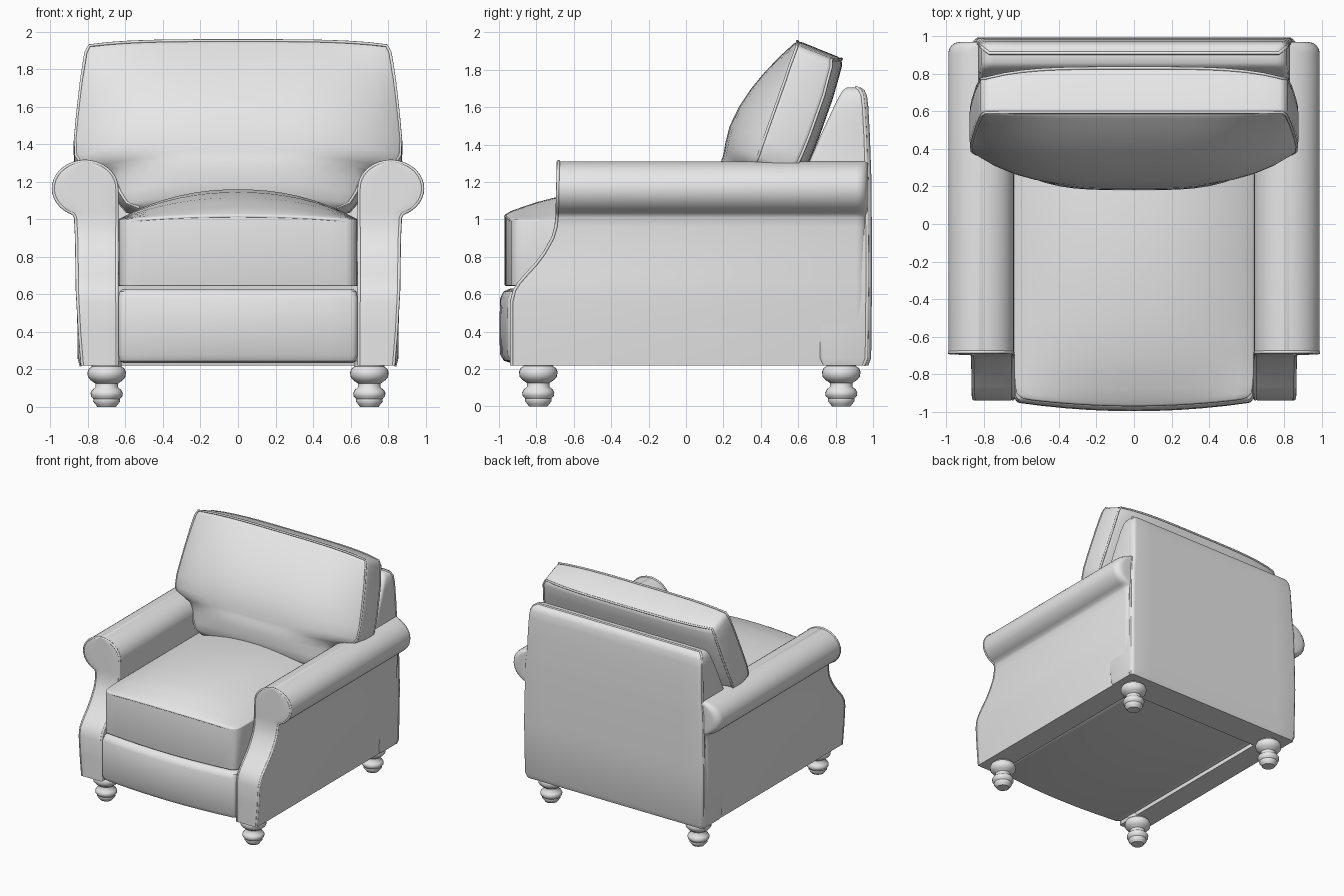
import bpy, bmesh, math
from mathutils import Vector

if "Cube" in bpy.data.objects:
    bpy.data.objects.remove(bpy.data.objects["Cube"])

grey = bpy.data.materials.new("grey upholstery")
grey.diffuse_color = (0.8, 0.8, 0.8, 1)
grey.use_nodes = True
grey.node_tree.nodes["Principled BSDF"].inputs["Base Color"].default_value = grey.diffuse_color


def activate(ob):
    bpy.ops.object.select_all(action='DESELECT')
    ob.select_set(True)
    bpy.context.view_layer.objects.active = ob


def loft(name, rings, bevel=0.0, angle=40):
    """Skin closed rings; caps are quad strips pairing point i with its opposite."""
    bm = bmesh.new()
    vs = [[bm.verts.new(p) for p in ring] for ring in rings]
    n = len(vs[0])
    for a, b in zip(vs, vs[1:]):
        for i in range(n):
            j = (i + 1) % n
            bm.faces.new((a[i], a[j], b[j], b[i]))
    for cap in (vs[0], vs[-1]):
        for i in range(n // 2 - 1):
            bm.faces.new((cap[i], cap[i + 1], cap[n - 2 - i], cap[n - 1 - i]))
    bmesh.ops.recalc_face_normals(bm, faces=bm.faces)
    me = bpy.data.meshes.new(name)
    bm.to_mesh(me)
    bm.free()
    ob = bpy.data.objects.new(name, me)
    bpy.context.collection.objects.link(ob)
    me.materials.append(grey)
    activate(ob)
    if bevel:
        bpy.ops.object.shade_smooth()
        m = ob.modifiers.new("soft edges", 'BEVEL')
        m.width, m.segments, m.limit_method = bevel, 3, 'ANGLE'
        m.angle_limit = math.radians(50)
    else:
        bpy.ops.object.shade_smooth_by_angle(angle=math.radians(angle))
    return ob


def piping(name, pts, r=0.009):
    cu = bpy.data.curves.new(name, 'CURVE')
    cu.dimensions = '3D'
    cu.bevel_depth, cu.bevel_resolution = r, 2
    sp = cu.splines.new('POLY')
    sp.points.add(len(pts) - 1)
    for p, q in zip(sp.points, pts):
        p.co = (*q, 1)
    ob = bpy.data.objects.new(name, cu)
    bpy.context.collection.objects.link(ob)
    cu.materials.append(grey)
    activate(ob)
    bpy.ops.object.convert(target='MESH')
    bpy.ops.object.shade_smooth()


def rect_ring(x0, x1, y0, y1, z, rf, rb, bow=0.0, k=5, m=9):
    """Rounded rectangle at height z, with front/back corner radii and a bowed front."""
    pts = []
    cap = (x1 - x0) * 0.48

    def corner(cx, cy, r, a0):
        for i in range(k):
            a = math.radians(a0 + 90 * i / (k - 1))
            pts.append([cx + r * math.cos(a), cy + r * math.sin(a), z])

    def straight(xa, xb, y):
        for i in range(1, m + 1):
            pts.append([xa + (xb - xa) * i / (m + 1), y, z])

    rf, rb = min(rf, cap), min(rb, cap)
    corner(x0 + rf, y0 + rf, rf, 180)
    straight(x0 + rf, x1 - rf, y0)
    corner(x1 - rf, y0 + rf, rf, 270)
    half = len(pts)
    corner(x1 - rb, y1 - rb, rb, 0)
    straight(x1 - rb, x0 + rb, y1)
    corner(x0 + rb, y1 - rb, rb, 90)
    mid, hw = (x0 + x1) / 2, (x1 - x0) / 2
    for p in pts[:half]:
        p[1] -= bow * (1 - ((p[0] - mid) / hw) ** 2)
    return pts


def interp(table, t):
    for (a, va), (b, vb) in zip(table, table[1:]):
        if t <= b:
            return va + (vb - va) * max(0, t - a) / (b - a)
    return table[-1][1]


# Rolled arms: straight panel below, elliptical roll above, scooped front edge
front = [(0.22, -0.94), (0.56, -0.94), (0.62, -0.925), (0.66, -0.9), (0.7, -0.865),
         (0.76, -0.81), (0.82, -0.765), (0.9, -0.72), (0.96, -0.703), (1.02, -0.697), (1.31, -0.69)]
outer = [(0.22, 0.835), (0.4, 0.85), (0.62, 0.862), (0.9, 0.866), (1.02, 0.872)]
rows = [(z, 0.64, interp(outer, z)) for z in
        (0.22, 0.24, 0.4, 0.56, 0.62, 0.66, 0.7, 0.76, 0.82, 0.9, 0.96, 1.01)]
for i in range(17):
    t = math.radians(-67 + i * 152 / 16)
    w = 0.175 * math.cos(t)
    rows.append((1.165 + 0.145 * math.sin(t), 0.64 if t < 0 else 0.815 - w, 0.815 + w))
for side, label in ((-1, "left"), (1, "right")):
    rings = []
    for z, xi, xo in rows:
        ring = rect_ring(xi, xo, interp(front, z), 0.97, z, 0.018, 0.06, m=3)
        rings.append([(side * x, y, zz) for x, y, zz in ring])
    loft(label + "_arm", rings)
    path = [(side * (xi + 0.006), interp(front, z) + 0.008, z) for z, xi, xo in rows]
    path += [(side * (xo - 0.006), interp(front, z) + 0.008, z) for z, xi, xo in reversed(rows)]
    piping(label + "_arm_piping", path)

# Base with bowed front rail
loft("seat_base", [rect_ring(-hw, hw, y, 0.93, z, 0.03, 0.03, bow) for z, hw, y, bow in
     ((0.235, 0.61, -0.915, 0.03), (0.245, 0.63, -0.935, 0.04), (0.28, 0.638, -0.95, 0.045),
      (0.45, 0.638, -0.95, 0.048), (0.58, 0.638, -0.948, 0.045), (0.615, 0.632, -0.935, 0.04),
      (0.63, 0.61, -0.91, 0.03))])

# Back frame, a wedge leaning backwards
back_rows = ((0.22, 0.84, 0.72, 0.975), (0.26, 0.85, 0.71, 0.99), (0.7, 0.855, 0.68, 0.995),
             (1.2, 0.845, 0.62, 0.992), (1.31, 0.832, 0.66, 0.988), (1.45, 0.828, 0.72, 0.983),
             (1.6, 0.822, 0.79, 0.975), (1.66, 0.815, 0.82, 0.968), (1.69, 0.80, 0.838, 0.955),
             (1.705, 0.775, 0.86, 0.935))
loft("back_frame", [rect_ring(-hw, hw, y0, y1, z, 0.03, 0.03) for z, hw, y0, y1 in back_rows])
edge = [(hw - 0.004, y1 - 0.025, z) for z, hw, y0, y1 in back_rows]
piping("back_frame_piping", [(-x, y, z) for x, y, z in edge] + edge[::-1])

# Seat cushion: crowned box, lofted front to back
N = 17
S = [-1 + 2 * i / (N - 1) for i in range(N)]
crown = [(-0.96, 0.0), (-0.9, 0.035), (-0.8, 0.075), (-0.7, 0.105), (-0.5, 0.135),
         (-0.2, 0.15), (0.2, 0.145), (0.7, 0.08)]
rings = []
for y, hw in ((-0.935, 0.575), (-0.925, 0.605), (-0.90, 0.627), (-0.85, 0.635), (-0.78, 0.637),
              (-0.7, 0.638), (-0.5, 0.638), (-0.2, 0.638), (0.2, 0.638), (0.45, 0.638), (0.7, 0.62)):
    c = interp(crown, y)
    bow = 0.035 * max(0, min(1, (-0.6 - y) / 0.3))
    low = [(s * hw, y - bow * (1 - s * s), 0.645) for s in S]
    top = [(s * hw, y - bow * (1 - s * s), 1.0 + (c + 0.01) * (1 - abs(s) ** 2.2)) for s in reversed(S)]
    rings.append(low + top)
loft("seat_cushion", rings, bevel=0.03)
seam = [(r[N][0] - 0.008, r[N][1] + 0.006, 0.992) for r in rings[::-1]]
piping("seat_cushion_piping", seam + [(x, y + 0.006, z - 0.008) for x, y, z in rings[0][N + 1:-1]]
       + [(-x, y, z) for x, y, z in seam[::-1]], 0.008)

# Back cushion: T shape with a full front, leaning back
lean = math.radians(22)


def tilt(x, u, v):
    return (x, 0.5 + u * math.sin(lean) + v * math.cos(lean),
            1.5 + u * math.cos(lean) - v * math.sin(lean))


# height along the lean, half width, front crown, front seam, back
cushion = ((-0.50, 0.53, 0.05, -0.06, 0.08), (-0.47, 0.60, 0.085, -0.06, 0.12),
           (-0.41, 0.635, 0.12, -0.06, 0.16), (-0.34, 0.66, 0.15, -0.055, 0.19),
           (-0.285, 0.71, 0.17, -0.05, 0.205), (-0.26, 0.78, 0.175, -0.045, 0.21),
           (-0.235, 0.845, 0.18, -0.045, 0.21), (-0.19, 0.872, 0.19, -0.045, 0.215),
           (-0.1, 0.876, 0.197, -0.05, 0.22), (0.02, 0.866, 0.183, -0.055, 0.22),
           (0.13, 0.855, 0.155, -0.06, 0.215), (0.24, 0.843, 0.115, -0.065, 0.21),
           (0.34, 0.832, 0.07, -0.07, 0.2), (0.42, 0.82, 0.03, -0.072, 0.19),
           (0.46, 0.80, 0.008, -0.074, 0.175))
rings = []
for u, hw, c, vf, vb in cushion:
    sag = 0.025 if u > 0.3 else 0
    fr = [tilt(s * hw, u - sag * s ** 4, vf - c * (1 - abs(s) ** 3.5)) for s in S]
    bk = [tilt(s * hw, u - sag * s ** 4, vb - 0.05 * s ** 4) for s in reversed(S)]
    rings.append(fr + bk)
loft("back_cushion", rings, bevel=0.025)
for label, first, last in (("front", 0, N - 1), ("rear", 2 * N - 1, N)):
    step = 1 if last > first else -1
    path = [r[first] for r in rings] + [rings[-1][i] for i in range(first + step, last, step)]
    path += [r[last] for r in rings[::-1]]
    centre = Vector((0, 0.5, 1.5))
    piping(label + "_cushion_piping", [centre + (Vector(p) - centre) * 0.99 for p in path], 0.008)

# Turned legs
turning = ((0.05, 0), (0.058, 0.012), (0.072, 0.03), (0.07, 0.042), (0.084, 0.058), (0.086, 0.075),
           (0.078, 0.09), (0.06, 0.105), (0.06, 0.125), (0.085, 0.142), (0.1, 0.16), (0.103, 0.185),
           (0.095, 0.205), (0.08, 0.215), (0.08, 0.245))
for x in (-0.7, 0.7):
    for y, label in ((-0.79, "front_leg"), (0.83, "back_leg")):
        loft(label, [[(x + r * math.cos(a * math.pi / 12), y + r * math.sin(a * math.pi / 12), z)
                      for a in range(24)] for r, z in turning], angle=50)
